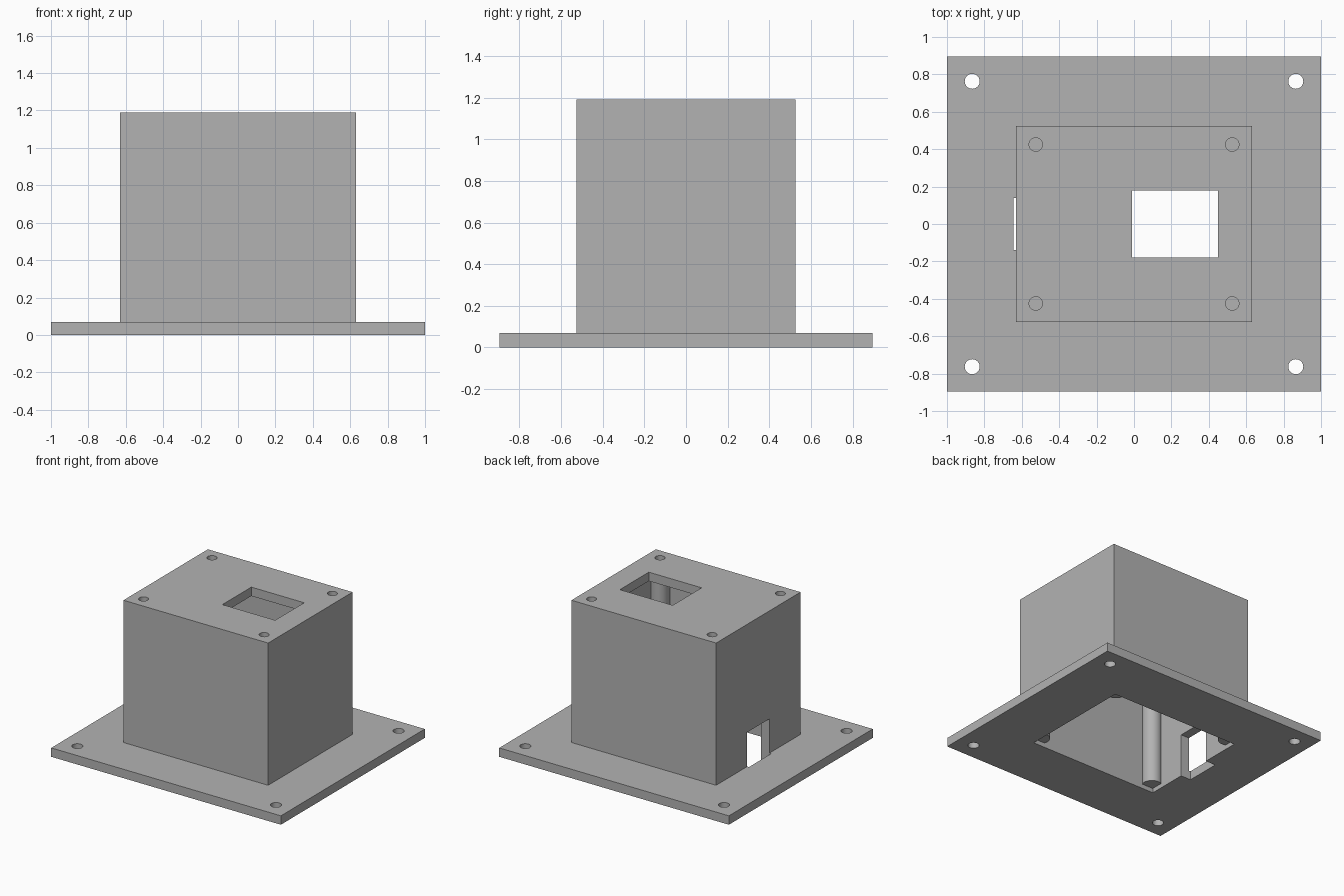
import bpy
import math

cube = bpy.data.objects.get("Cube")
if cube:
    bpy.data.objects.remove(cube, do_unlink=True)

grey = bpy.data.materials.new("plain grey")
grey.use_nodes = True
colour = (0.45, 0.45, 0.45, 1)
grey.diffuse_color = colour
grey.node_tree.nodes["Principled BSDF"].inputs["Base Color"].default_value = colour


def box(name, x, y, z):
    """Box spanning the given (min, max) ranges."""
    bpy.ops.mesh.primitive_cube_add(size=1, location=[sum(r) / 2 for r in (x, y, z)])
    ob = bpy.context.object
    ob.name = name
    ob.scale = [r[1] - r[0] for r in (x, y, z)]
    bpy.ops.object.transform_apply(location=True, rotation=False, scale=True)
    ob.data.materials.append(grey)
    return ob


def cylinder(name, x, y, z, radius):
    bpy.ops.mesh.primitive_cylinder_add(vertices=40, radius=radius, depth=z[1] - z[0],
                                        location=(x, y, sum(z) / 2))
    ob = bpy.context.object
    ob.name = name
    bpy.ops.object.transform_apply(location=True, rotation=False, scale=True)
    ob.data.materials.append(grey)
    return ob


def combine(target, tool, operation):
    """Apply a boolean, then discard the tool object."""
    mod = target.modifiers.new(operation.lower(), "BOOLEAN")
    mod.operation, mod.solver, mod.object = operation, "EXACT", tool
    bpy.context.view_layer.objects.active = target
    bpy.ops.object.modifier_apply(modifier=mod.name)
    bpy.data.objects.remove(tool, do_unlink=True)


corners = [(sx, sy) for sx in (-1, 1) for sy in (-1, 1)]

# Base flange and the housing standing on it
enclosure = box("enclosure", (-1, 1), (-0.895, 0.895), (0, 0.07))
combine(enclosure, box("housing", (-0.63, 0.63), (-0.525, 0.525), (0.02, 1.19)), "UNION")

# Hollow interior, open at the bottom
combine(enclosure, box("cavity", (-0.558, 0.558), (-0.455, 0.455), (-0.1, 1.12)), "DIFFERENCE")

# Screw posts hanging from the lid in the inner corners
for sx, sy in corners:
    post = cylinder("screw_post", sx * 0.525, sy * 0.425, (0.035, 1.15), 0.072)
    combine(enclosure, post, "UNION")

# Blind screw holes in the lid, through holes in the flange
for sx, sy in corners:
    combine(enclosure, cylinder("screw_hole", sx * 0.525, sy * 0.425, (0.8, 1.3), 0.036), "DIFFERENCE")
    combine(enclosure, cylinder("mount_hole", sx * 0.865, sy * 0.763, (-0.1, 0.2), 0.04), "DIFFERENCE")

# Window in the lid
combine(enclosure, box("lid_window", (-0.01, 0.45), (-0.18, 0.18), (1.0, 1.3)), "DIFFERENCE")

# Cable notch through the side wall and flange
combine(enclosure, box("cable_notch", (-0.645, -0.5), (-0.138, 0.138), (-0.1, 0.34)), "DIFFERENCE")

# Smooth round surfaces, keep the edges sharp
bpy.ops.object.select_all(action="DESELECT")
enclosure.select_set(True)
bpy.context.view_layer.objects.active = enclosure
bpy.ops.object.shade_smooth_by_angle(angle=math.radians(30))
